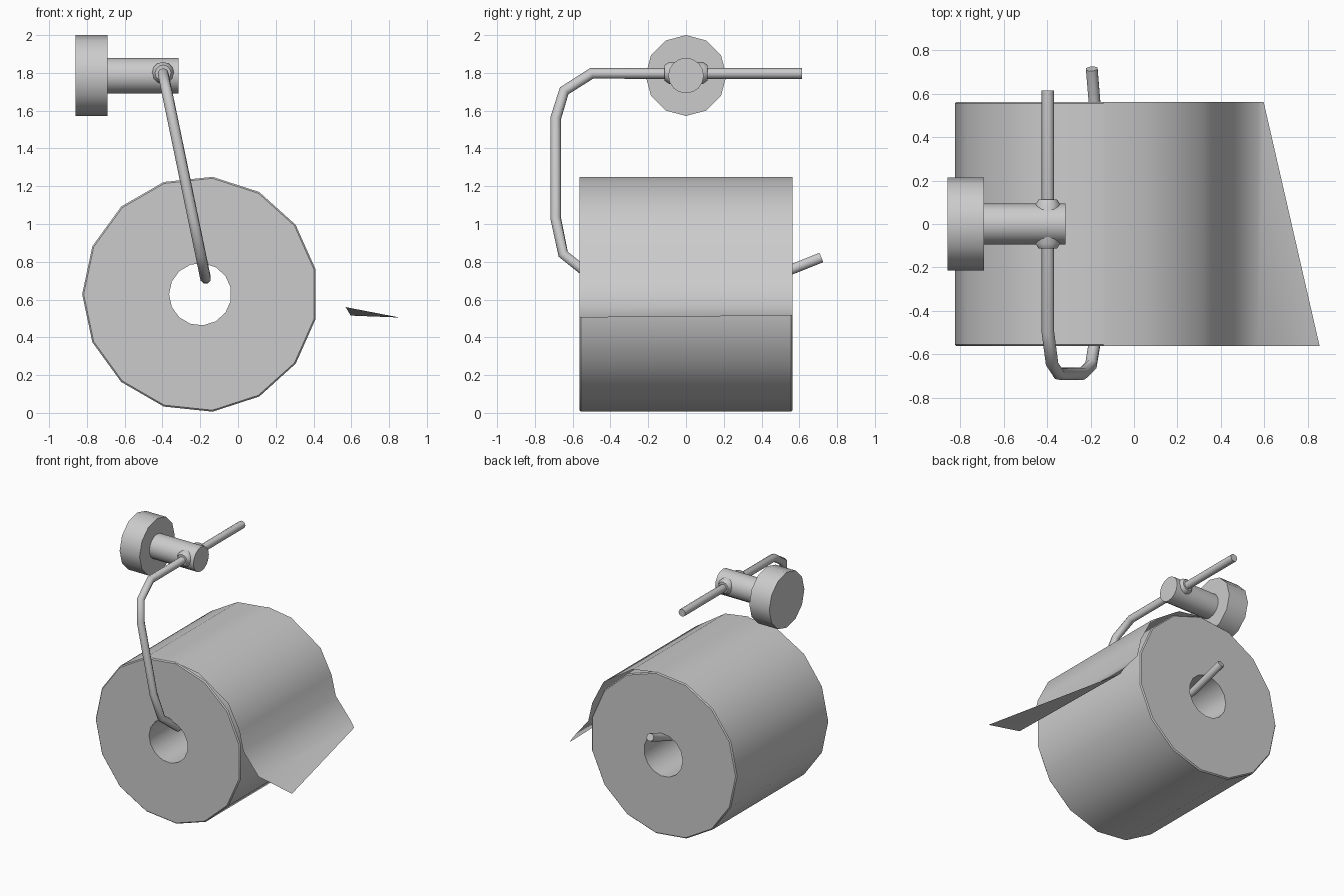
import bpy, bmesh, math
from math import cos, sin, tau

if "Cube" in bpy.data.objects:
    bpy.data.objects.remove(bpy.data.objects["Cube"])


def finish(name, bm, angle=40):
    bmesh.ops.recalc_face_normals(bm, faces=bm.faces)
    me = bpy.data.meshes.new(name)
    bm.to_mesh(me)
    bm.free()
    ob = bpy.data.objects.new(name, me)
    bpy.context.collection.objects.link(ob)
    smooth(ob, angle)
    return ob


def smooth(ob, angle=40):
    bpy.ops.object.select_all(action='DESELECT')
    ob.select_set(True)
    bpy.context.view_layer.objects.active = ob
    bpy.ops.object.shade_smooth_by_angle(angle=math.radians(angle))


def lathe(name, profile, sides, centre, axis, start=0.0, closed=False):
    """Turn a (radius, distance) profile around the x or y axis."""
    bm = bmesh.new()
    rings = []
    for r, t in profile:
        ring = []
        for i in range(sides):
            a = start + tau * i / sides
            c, s = r * cos(a), r * sin(a)
            p = (t, c, s) if axis == 'x' else (c, t, s)
            ring.append(bm.verts.new([p[k] + centre[k] for k in range(3)]))
        rings.append(ring)
    pairs = list(zip(rings, rings[1:]))
    if closed:
        pairs.append((rings[-1], rings[0]))
    else:
        bm.faces.new(rings[0])
        bm.faces.new(rings[-1])
    for a, b in pairs:
        for i in range(sides):
            j = (i + 1) % sides
            bm.faces.new((a[i], a[j], b[j], b[i]))
    return finish(name, bm)


# Paper roll with open core
W = 0.563
lathe("paper_roll",
      [(0.165, -W), (0.617, -W), (0.625, -W + 0.008),
       (0.625, W - 0.008), (0.617, W), (0.165, W)],
      15, (-0.2, 0, 0.628), 'y', start=math.pi, closed=True)

# Loose sheet hanging off the roll, torn on a slant
path = [(-0.14, 1.25), (0.06, 1.22), (0.31, 1.055), (0.405, 0.87),
        (0.44, 0.72), (0.57, 0.56)]
front = path + [(0.855, 0.505)]
back = path + [(0.597, 0.515)]
bm = bmesh.new()
rows = [(bm.verts.new((f[0], -W, f[1])), bm.verts.new((b[0], W, b[1])))
        for f, b in zip(front, back)]
for (a, b), (c, d) in zip(rows, rows[1:]):
    bm.faces.new((a, c, d, b))
finish("loose_sheet", bm, 60)

# Wall plate and post
lathe("wall_plate", [(0.214, -0.86), (0.214, -0.69)], 12, (0, 0, 1.786), 'x')
lathe("post", [(0.094, -0.69), (0.094, -0.315)], 16, (0, 0, 1.786), 'x')

# Collar where the rod passes through the post
lathe("rod_collar",
      [(0.042, -0.113), (0.058, -0.09), (0.058, 0.09), (0.042, 0.113)],
      12, (-0.397, 0, 1.8), 'y')

# Bent rod, lying in one tilted plane
rod_path = [(0.615, 1.797), (-0.5, 1.797), (-0.645, 1.705), (-0.69, 1.56),
            (-0.69, 1.03), (-0.65, 0.84), (-0.49, 0.712), (0.44, 0.712),
            (0.715, 0.822)]
cu = bpy.data.curves.new("rod", 'CURVE')
cu.dimensions = '3D'
cu.bevel_depth = 0.029
cu.bevel_resolution = 2
cu.use_fill_caps = True
sp = cu.splines.new('POLY')
sp.points.add(len(rod_path) - 1)
for pt, (y, z) in zip(sp.points, rod_path):
    pt.co = (-0.397 + (1.8 - z) * 0.207, y, z, 1)
rod = bpy.data.objects.new("rod", cu)
bpy.context.collection.objects.link(rod)
bpy.ops.object.select_all(action='DESELECT')
rod.select_set(True)
bpy.context.view_layer.objects.active = rod
bpy.ops.object.convert(target='MESH')
smooth(bpy.context.view_layer.objects.active, 50)
